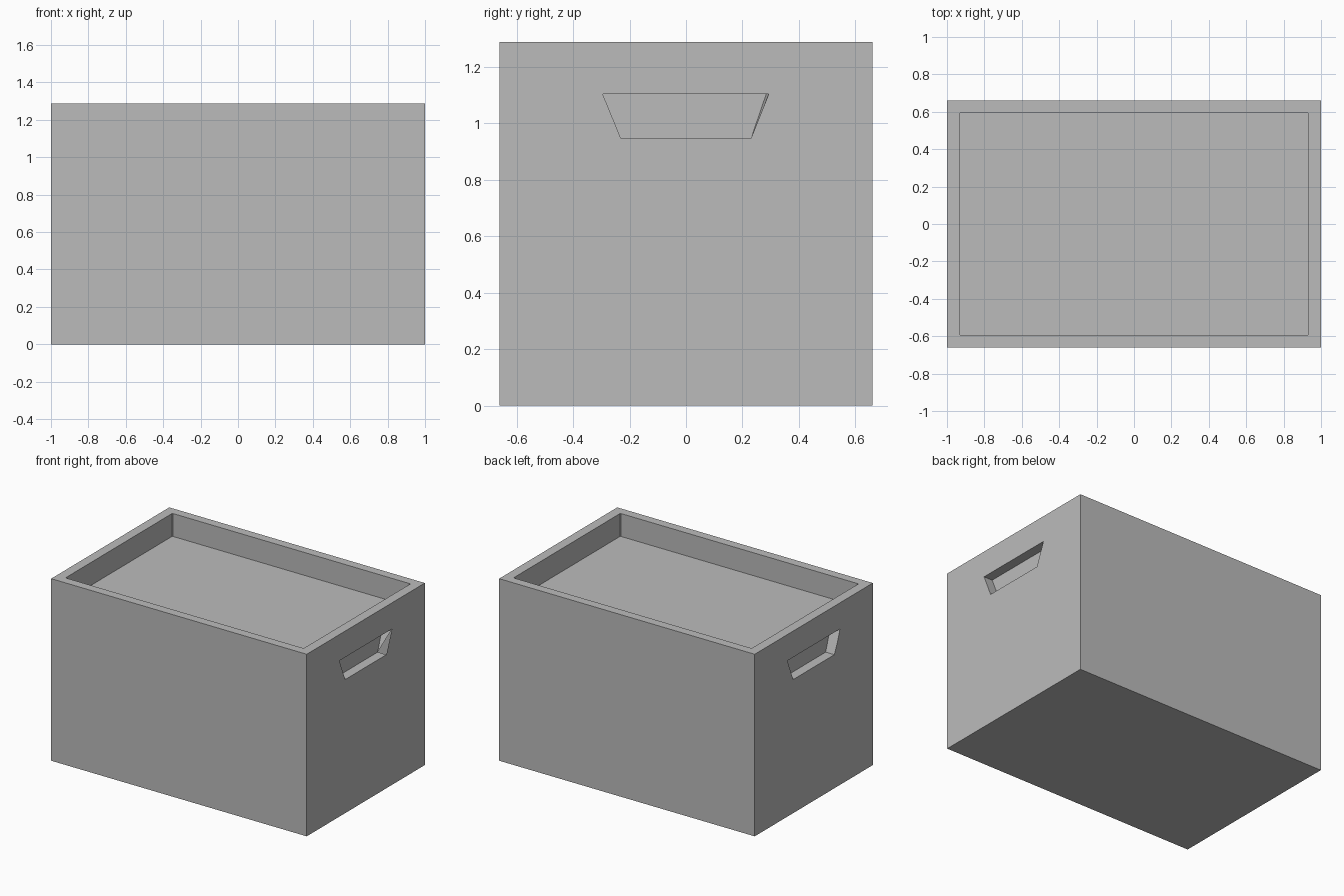
import bpy
import bmesh

if "Cube" in bpy.data.objects:
    bpy.data.objects.remove(bpy.data.objects["Cube"])

LENGTH, WIDTH, HEIGHT = 2.0, 1.32, 1.288
WALL, LID_Z = 0.068, 1.126

grey = bpy.data.materials.new("plain grey")
grey.use_nodes = True
grey.diffuse_color = (0.5, 0.5, 0.5, 1)
grey.node_tree.nodes["Principled BSDF"].inputs["Base Color"].default_value = (0.5, 0.5, 0.5, 1)


def loft(name, start, end):
    """Closed solid between two matching outlines."""
    bm = bmesh.new()
    a = [bm.verts.new(p) for p in start]
    b = [bm.verts.new(p) for p in end]
    bm.faces.new(a)
    bm.faces.new(b)
    for i in range(len(a)):
        j = (i + 1) % len(a)
        bm.faces.new((a[i], a[j], b[j], b[i]))
    bmesh.ops.recalc_face_normals(bm, faces=bm.faces)
    mesh = bpy.data.meshes.new(name)
    bm.to_mesh(mesh)
    bm.free()
    mesh.materials.append(grey)
    obj = bpy.data.objects.new(name, mesh)
    bpy.context.collection.objects.link(obj)
    return obj


def rectangle(x, y, z, chamfer=0.0):
    """Outline with half sizes x, y and optionally clipped corners."""
    if not chamfer:
        return [(-x, -y, z), (x, -y, z), (x, y, z), (-x, y, z)]
    c = chamfer
    corners = [(x, y - c), (x - c, y), (c - x, y), (-x, y - c),
               (-x, c - y), (c - x, -y), (x - c, -y), (x, c - y)]
    return [(px, py, z) for px, py in corners]


def grip(side, x, top_right):
    """Trapezoid outline of a hand grip, turned half round for the other side."""
    outline = [(-0.23, 0.945), (0.23, 0.945), (top_right, 1.103), (-0.295, 1.103)]
    return [(side * x, side * y, z) for y, z in outline]


# Crate body
crate = loft("crate_body", rectangle(LENGTH / 2, WIDTH / 2, 0),
             rectangle(LENGTH / 2, WIDTH / 2, HEIGHT))

# Recess above the lid and a hand grip in each end
inner_x, inner_y = LENGTH / 2 - WALL, WIDTH / 2 - 0.063
cutters = [loft("lid_recess_cutter", rectangle(inner_x, inner_y, LID_Z, 0.006),
                rectangle(inner_x, inner_y, HEIGHT + 0.1, 0.006))]
for side, label in ((1, "left"), (-1, "right")):
    cutters.append(loft(label + "_grip_cutter", grip(side, inner_x, 0.284),
                        grip(side, LENGTH / 2 + WALL, 0.302)))

for cutter in cutters:
    cutter.hide_render = True
    mod = crate.modifiers.new(cutter.name, "BOOLEAN")
    mod.operation = "DIFFERENCE"
    mod.solver = "EXACT"
    mod.object = cutter

# Bake the cuts and drop the cutters
bpy.context.view_layer.update()
depsgraph = bpy.context.evaluated_depsgraph_get()
baked = bpy.data.meshes.new_from_object(crate.evaluated_get(depsgraph))
crate.modifiers.clear()
crate.data = baked
crate.data.name = "crate_body"
for cutter in cutters:
    bpy.data.objects.remove(cutter)
